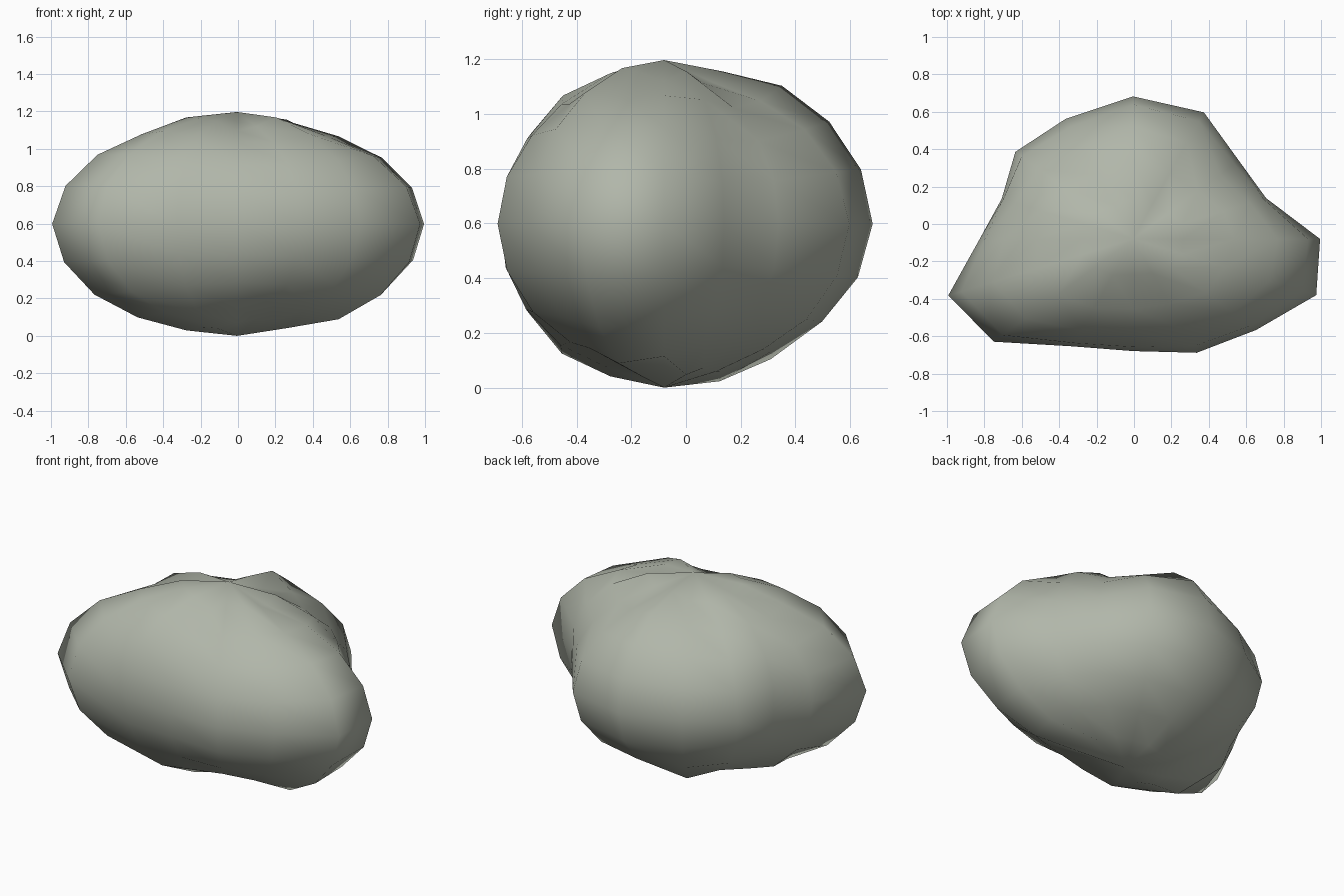
import bpy
import bmesh
from math import atan2, asin, pi

cube = bpy.data.objects.get("Cube")
if cube:
    bpy.data.objects.remove(cube, do_unlink=True)

# Grey-green stone colour
stone = bpy.data.materials.new("grey_green_stone")
stone.use_nodes = True
colour = (0.44, 0.47, 0.40, 1.0)
stone.diffuse_color = colour
bsdf = stone.node_tree.nodes["Principled BSDF"]
bsdf.inputs["Base Color"].default_value = colour
bsdf.inputs["Roughness"].default_value = 0.9

# Bulge of the boulder in percent per direction, anticlockwise from +x
SEGMENTS, RINGS = 16, 10
EQUATOR = [100, 77, 80, 99, 103, 94, 89, 76, 82, 107, 105, 84, 81, 89, 93, 106]
# Shoulders (three rings from the equator) and the creased caps by the poles
UPPER_SHOULDER = [92, 89, 83, 88, 99, 85, 87, 91, 88, 94, 97, 92, 86, 86, 94, 91]
LOWER_SHOULDER = [95, 88, 85, 90, 91, 97, 88, 89, 94, 98, 93, 93, 87, 85, 89, 100]
UPPER_CAP = [87, 93, 86, 86, 93, 86, 87, 93, 89, 95, 94, 92, 83, 87, 95, 92]
LOWER_CAP = [86, 92, 88, 90, 90, 96, 92, 91, 92, 95, 92, 93, 88, 85, 87, 93]
POLE = 0.95
# How far each ring has blended from the equator to the shoulder
BLEND = [0.0, 0.2, 0.55, 1.0]
SCALE = (1.0, 0.74, 0.63)
CENTRE = (-0.005, -0.08, 0.5985)


def reach(co):
    """Radial factor for a point on the unit sphere."""
    ring = round(abs(asin(max(-1, min(1, co.z)))) / (pi / RINGS))
    segment = round(atan2(co.y, co.x) / (2 * pi / SEGMENTS)) % SEGMENTS
    if ring > len(BLEND):
        return POLE
    if ring == len(BLEND):
        cap = UPPER_CAP if co.z > 0 else LOWER_CAP
        return cap[segment] / 100
    shoulder = UPPER_SHOULDER if co.z > 0 else LOWER_SHOULDER
    start, end = EQUATOR[segment], shoulder[segment]
    return (start + (end - start) * BLEND[ring]) / 100


# Boulder: a lumpy sphere with pinched poles
bm = bmesh.new()
bmesh.ops.create_uvsphere(bm, u_segments=SEGMENTS, v_segments=RINGS, radius=1)
for v in bm.verts:
    f = reach(v.co)
    v.co = [c + f * s * p for c, s, p in zip(CENTRE, SCALE, v.co)]
for face in bm.faces:
    face.smooth = True
mesh = bpy.data.meshes.new("boulder")
bm.to_mesh(mesh)
bm.free()
mesh.materials.append(stone)
boulder = bpy.data.objects.new("boulder", mesh)
bpy.context.collection.objects.link(boulder)
